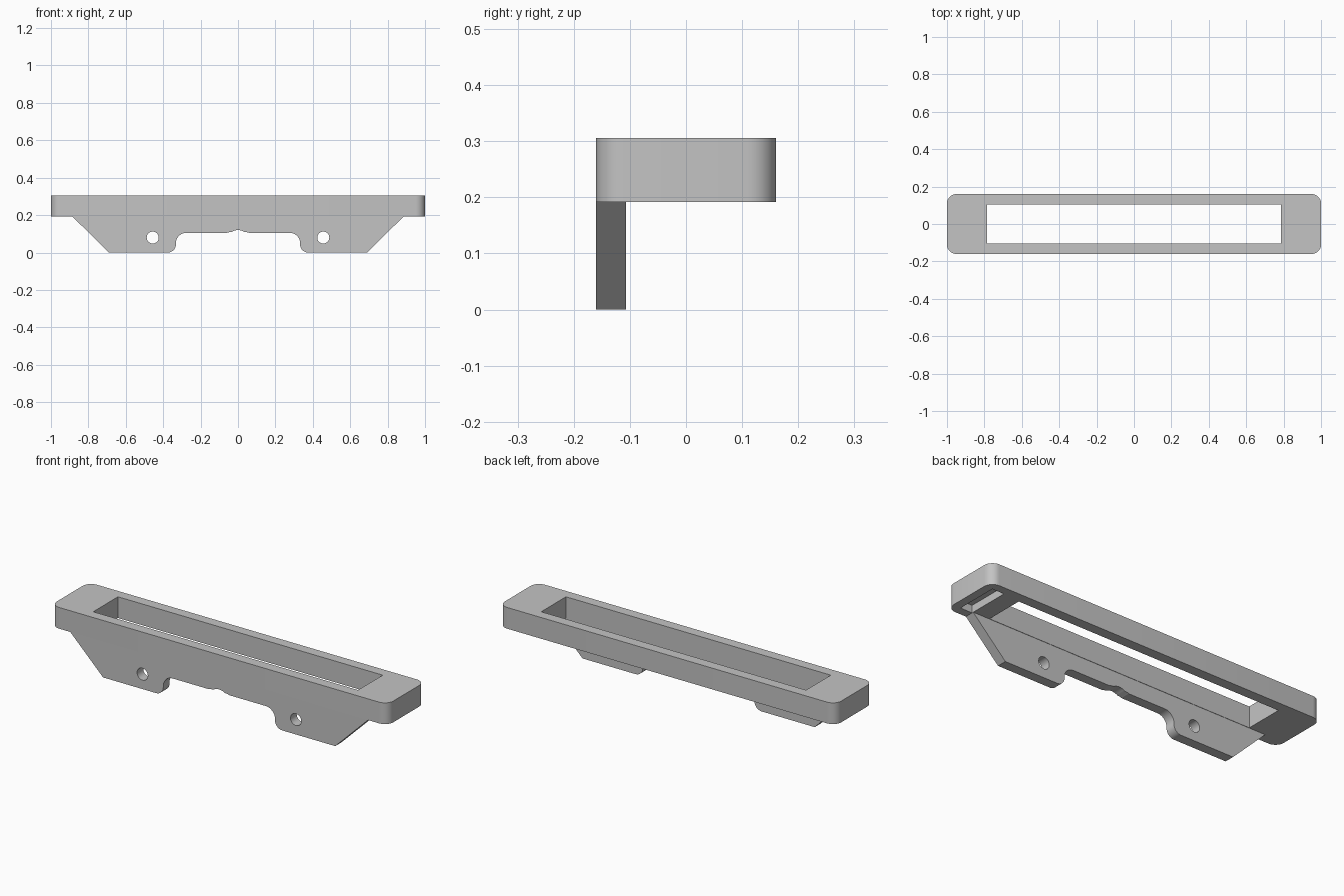
import bpy, bmesh, math
from mathutils import Vector

if "Cube" in bpy.data.objects:
    bpy.data.objects.remove(bpy.data.objects["Cube"])

grey = bpy.data.materials.new("light grey")
grey.diffuse_color = (0.55, 0.55, 0.55, 1)
grey.use_nodes = True
grey.node_tree.nodes["Principled BSDF"].inputs["Base Color"].default_value = grey.diffuse_color


def arc(cx, cy, r, a0, a1, n=8):
    """Points on a circular arc, angles in degrees."""
    return [(cx + r * math.cos(math.radians(a0 + (a1 - a0) * i / n)),
             cy + r * math.sin(math.radians(a0 + (a1 - a0) * i / n))) for i in range(n + 1)]


def prism(name, points, place, depth):
    """Extrude a closed outline; place() maps each 2D point into space."""
    bm = bmesh.new()
    face = bm.faces.new([bm.verts.new(place(*p)) for p in points])
    out = bmesh.ops.extrude_face_region(bm, geom=[face])
    bmesh.ops.translate(bm, vec=Vector(depth),
                        verts=[v for v in out["geom"] if isinstance(v, bmesh.types.BMVert)])
    bmesh.ops.recalc_face_normals(bm, faces=bm.faces)
    mesh = bpy.data.meshes.new(name)
    bm.to_mesh(mesh)
    bm.free()
    mesh.materials.append(grey)
    ob = bpy.data.objects.new(name, mesh)
    bpy.context.collection.objects.link(ob)
    return ob


def cut(ob, cutters):
    """Subtract the cutters, then remove them."""
    for c in cutters:
        mod = ob.modifiers.new("cut", "BOOLEAN")
        mod.operation, mod.solver, mod.object = "DIFFERENCE", "EXACT", c
    deps = bpy.context.evaluated_depsgraph_get()
    mesh = bpy.data.meshes.new_from_object(ob.evaluated_get(deps))
    ob.modifiers.clear()
    ob.data = mesh
    for c in cutters:
        bpy.data.objects.remove(c)


def rect(x0, x1, y0, y1):
    return [(x0, y0), (x1, y0), (x1, y1), (x0, y1)]


def flat(z):
    return lambda x, y: (x, y, z)


def upright(y):
    return lambda x, z: (x, y, z)


Z0, Z1, W, R = 0.192, 0.306, 0.16, 0.05

# Frame: rounded slab with a long window and a shallow slot under the right end
outline = []
for sx, sy, a in ((1, 1, 0), (-1, 1, 90), (-1, -1, 180), (1, -1, 270)):
    outline += arc(sx * (1 - R), sy * (W - R), R, a, a + 90)
frame = prism("frame", outline, flat(Z0), (0, 0, Z1 - Z0))
window = prism("window_cutter", rect(-0.787, 0.787, -0.105, 0.105), flat(0.1), (0, 0, 0.4))
slot = prism("slot_cutter", rect(0.885, 0.955, -0.115, 0.115), flat(0.15), (0, 0, 0.082))
cut(frame, [window, slot])

# Mounting plate: half profile from the outer top to the centre notch, mirrored
half = [(0.885, Z0), (0.69, 0.0)]
half += arc(0.375, 0.043, 0.043, 270, 180)      # foot corner
half += arc(0.277, 0.05, 0.055, 0, 90)          # upper corner of the recess
half += arc(0.062, 0.12, 0.015, 270, 235, 3)    # centre notch shoulder
half += arc(0.0, 0.058, 0.062, 58, 90, 6)       # centre notch crown
profile = half + [(-x, z) for x, z in reversed(half[:-1])]
plate = prism("mounting_plate", profile, upright(-W), (0, 0.053, 0))
holes = [prism("hole_cutter", arc(s * 0.456, 0.08, 0.032, 0, 360, 32)[:-1],
               upright(-0.3), (0, 0.4, 0)) for s in (-1, 1)]
cut(plate, holes)

# Smooth the curved walls, keep the edges sharp
for ob in (frame, plate):
    bpy.ops.object.select_all(action="DESELECT")
    ob.select_set(True)
    bpy.context.view_layer.objects.active = ob
    bpy.ops.object.shade_smooth_by_angle(angle=math.radians(30))
